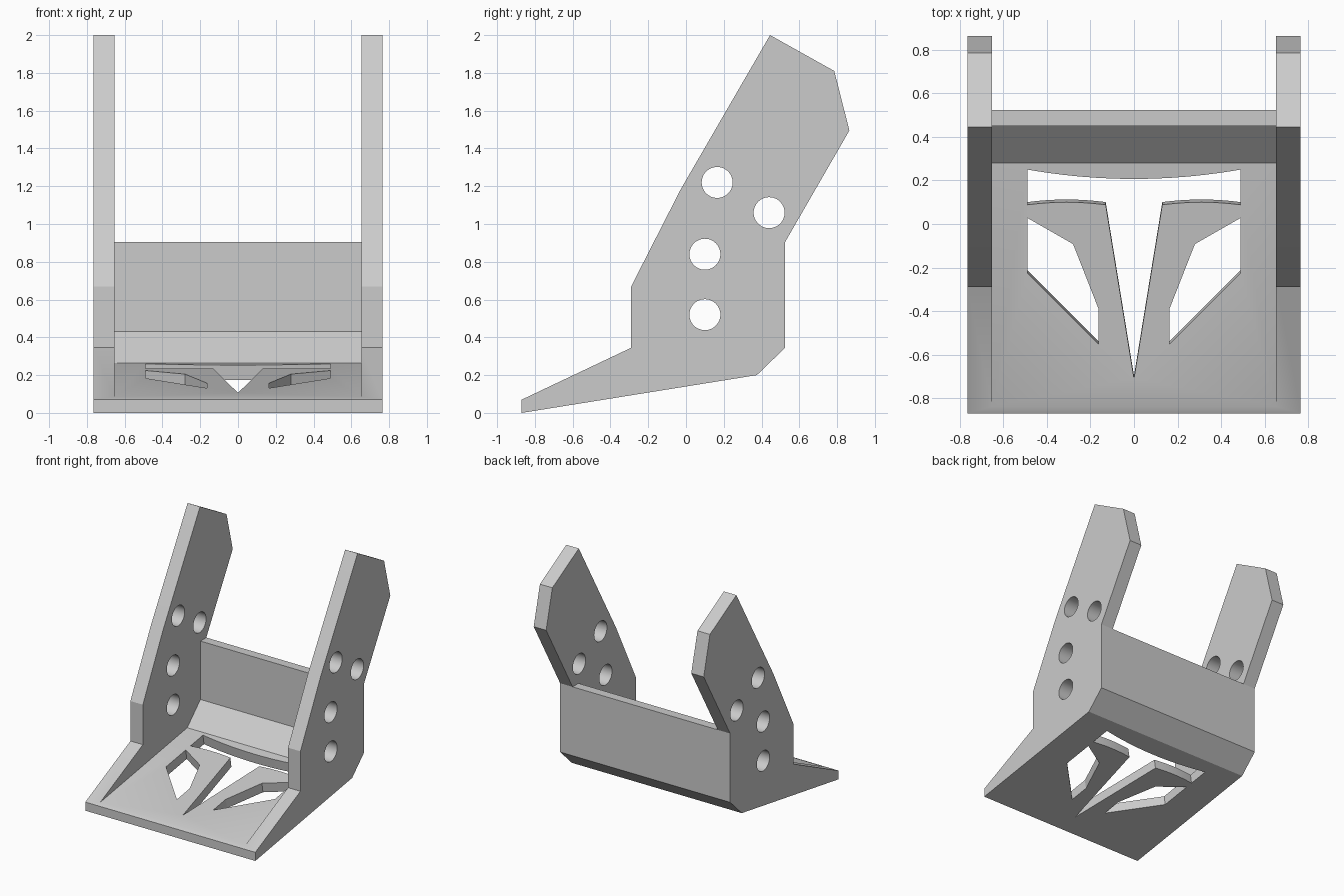
import bpy
import bmesh
import math
from mathutils import Vector

cube = bpy.data.objects.get("Cube")
if cube:
    bpy.data.objects.remove(cube, do_unlink=True)

HALF_WIDTH = 0.765
INNER = 0.653
SLOPE = 0.161      # rise of the tilted floor


def floor_z(y):
    return 0.265 + SLOPE * (y - 0.28)


def prism(name, ring, sweep):
    """Closed prism from a ring of points swept along a vector."""
    bm = bmesh.new()
    face = bm.faces.new([bm.verts.new(p) for p in ring])
    out = bmesh.ops.extrude_face_region(bm, geom=[face])
    moved = [v for v in out["geom"] if isinstance(v, bmesh.types.BMVert)]
    bmesh.ops.translate(bm, verts=moved, vec=sweep)
    bmesh.ops.recalc_face_normals(bm, faces=bm.faces)
    mesh = bpy.data.meshes.new(name)
    bm.to_mesh(mesh)
    bm.free()
    obj = bpy.data.objects.new(name, mesh)
    bpy.context.scene.collection.objects.link(obj)
    return obj


def side_prism(name, profile, half):
    """Side profile (y, z) swept across the width."""
    return prism(name, [Vector((-half, y, z)) for y, z in profile],
                 Vector((2 * half, 0, 0)))


def floor_cutter(name, outline):
    """Outline (x, y) on the floor, cut square to the tilted plate."""
    normal = Vector((0, -SLOPE, 1)).normalized()
    ring = [Vector((x, y, floor_z(y))) + normal * 0.04 for x, y in outline]
    return prism(name, ring, normal * -0.3)


def bow(x0, x1, y_end, y_mid, steps=12):
    """Shallow arc from x0 to x1."""
    pts = []
    for i in range(steps + 1):
        t = i / steps
        pts.append((x0 + (x1 - x0) * t, y_end + (y_mid - y_end) * 4 * t * (1 - t)))
    return pts


# Solid block with the side plate outline
bracket = side_prism("bracket", [
    (-0.87, 0), (-0.87, 0.07), (-0.29, 0.345), (-0.29, 0.67), (-0.03, 1.18),
    (0.445, 2.0), (0.785, 1.81), (0.865, 1.495), (0.525, 0.905),
    (0.525, 0.345), (0.375, 0.2)], HALF_WIDTH)

# Space between the side plates, above floor, ramp and back wall
cutters = [side_prism("inner_space_cutter", [
    (-1, floor_z(-1)), (0.28, 0.265), (0.45, 0.43), (0.45, 0.905),
    (1, 0.905), (1, 2.2), (-1, 2.2)], INNER)]

# Bolt holes through both side plates
for cy, cz in [(0.165, 1.22), (0.44, 1.06), (0.1, 0.84), (0.1, 0.52)]:
    circle = [(cy + 0.082 * math.cos(a), cz + 0.082 * math.sin(a))
              for a in (math.tau * i / 48 for i in range(48))]
    cutters.append(side_prism("bolt_hole_cutter", circle, 1))

# T-shaped opening in the floor
cutters.append(floor_cutter("t_opening_cutter",
               bow(-0.49, 0.49, 0.25, 0.207)
               + bow(0.49, 0.13, 0.088, 0.1)
               + [(0, -0.71)]
               + bow(-0.13, -0.49, 0.088, 0.1)))

# Mirrored openings beside it
for s in (-1, 1):
    outline = [(0.49, 0.028), (0.49, -0.225), (0.163, -0.552),
               (0.163, -0.39), (0.28, -0.092)]
    cutters.append(floor_cutter("side_opening_cutter",
                                [(s * x, y) for x, y in outline]))

bpy.context.view_layer.objects.active = bracket
bracket.select_set(True)
for cutter in cutters:
    cutter.hide_render = True
    mod = bracket.modifiers.new("cut", "BOOLEAN")
    mod.operation = "DIFFERENCE"
    mod.solver = "EXACT"
    mod.object = cutter
    bpy.ops.object.modifier_apply(modifier=mod.name)
    bpy.data.objects.remove(cutter, do_unlink=True)

# Single plain grey
grey = bpy.data.materials.new("plain grey")
grey.use_nodes = True
colour = (0.6, 0.6, 0.6, 1)
grey.diffuse_color = colour
grey.node_tree.nodes["Principled BSDF"].inputs["Base Color"].default_value = colour
bracket.data.materials.clear()
bracket.data.materials.append(grey)

bpy.ops.object.shade_smooth_by_angle(angle=math.radians(20))
